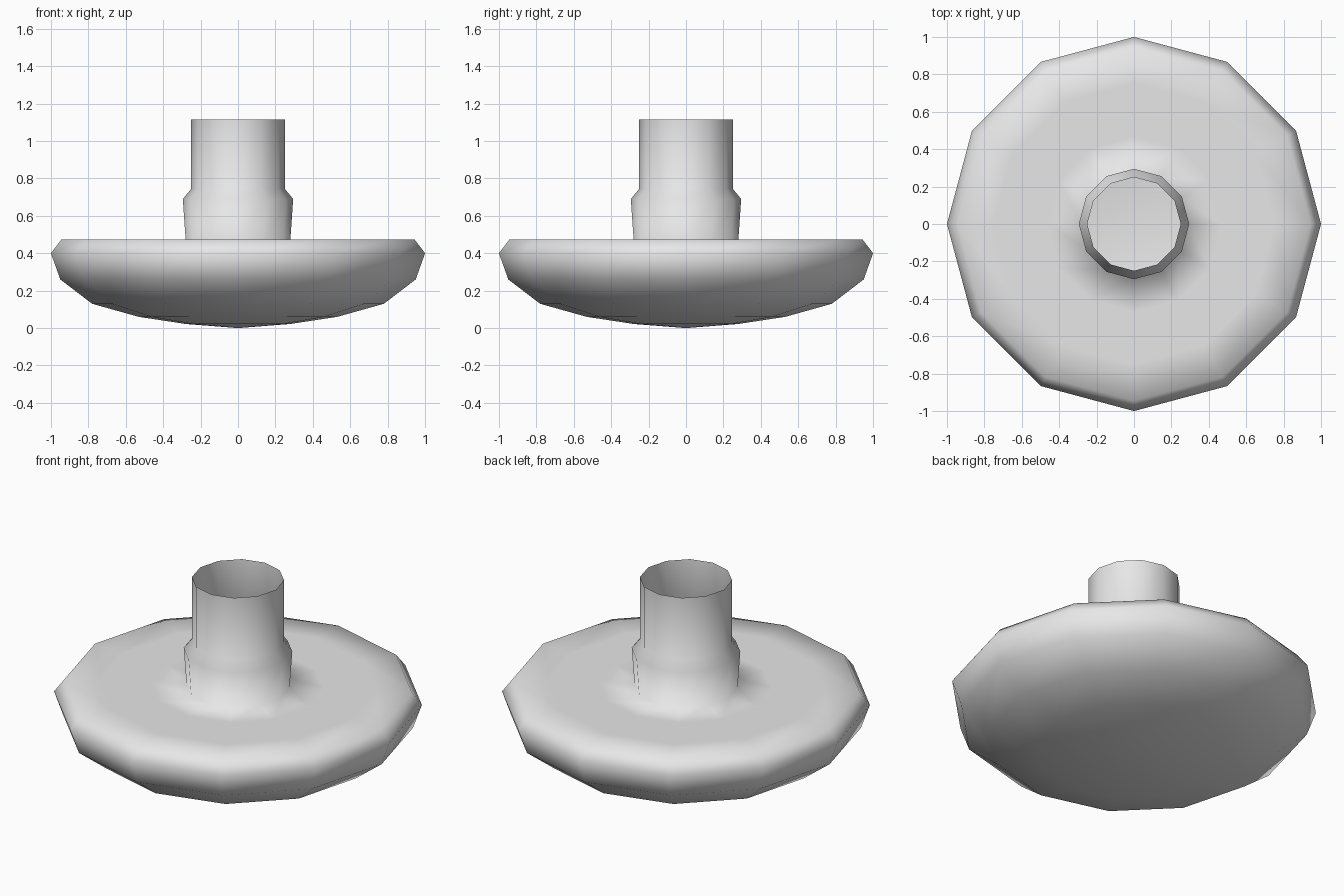
import bpy
import bmesh
from math import cos, sin, pi

SIDES = 12

cube = bpy.data.objects.get("Cube")
if cube:
    bpy.data.objects.remove(cube, do_unlink=True)

# Single plain grey
grey = bpy.data.materials.new("plain grey")
grey.use_nodes = True
colour = (0.8, 0.8, 0.8, 1)
grey.diffuse_color = colour
grey.node_tree.nodes["Principled BSDF"].inputs["Base Color"].default_value = colour

# Profile as (radius, height): shallow bowl, rim, flat top, collar, open stem
bowl = [(0.28, 0.022), (0.53, 0.06), (0.78, 0.13), (0.95, 0.26), (1.0, 0.40)]
plate = [(0.945, 0.473), (0.75, 0.473), (0.47, 0.473), (0.28, 0.473)]
stem = [(0.295, 0.69), (0.25, 0.745), (0.25, 1.115)]


def revolve(name, profile):
    """Spin a profile about z, closed at the bottom by a pole."""
    bm = bmesh.new()
    pole = bm.verts.new((0, 0, 0))
    rings = [[bm.verts.new((r * cos(2 * pi * i / SIDES), r * sin(2 * pi * i / SIDES), z))
              for i in range(SIDES)] for r, z in profile]
    for i in range(SIDES):
        j = (i + 1) % SIDES
        bm.faces.new((pole, rings[0][j], rings[0][i]))
        for low, high in zip(rings, rings[1:]):
            bm.faces.new((low[i], low[j], high[j], high[i]))
    for face in bm.faces:
        face.smooth = True
    mesh = bpy.data.meshes.new(name)
    bm.to_mesh(mesh)
    bm.free()
    mesh.materials.append(grey)
    obj = bpy.data.objects.new(name, mesh)
    bpy.context.collection.objects.link(obj)
    return obj


revolve("dish_with_hollow_stem", bowl + plate + stem)
